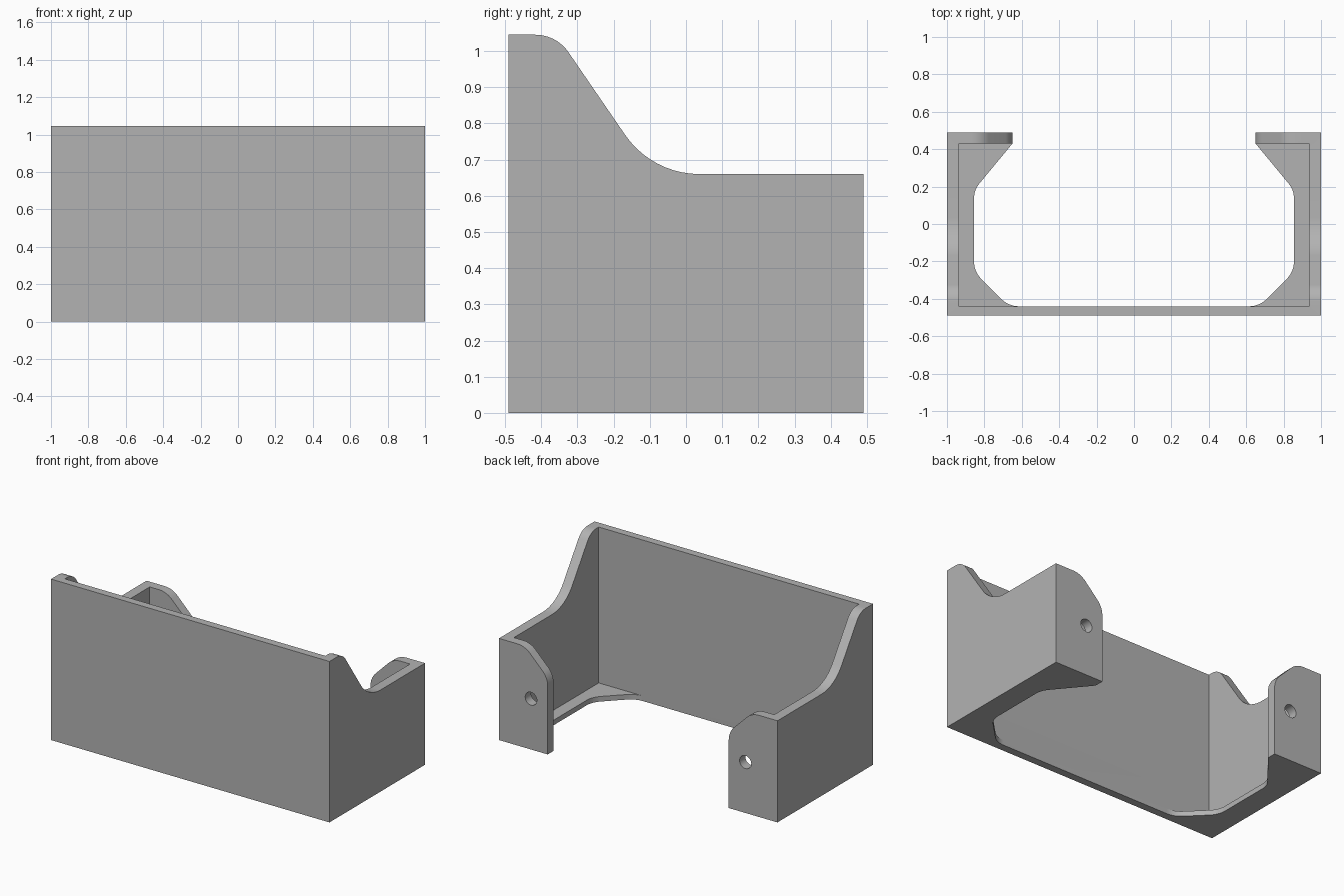
import bpy, bmesh, math
from mathutils import Vector

if "Cube" in bpy.data.objects:
    bpy.data.objects.remove(bpy.data.objects["Cube"], do_unlink=True)

grey = bpy.data.materials.new("plain grey")
grey.use_nodes = True
grey.diffuse_color = (0.45, 0.45, 0.45, 1)
grey.node_tree.nodes["Principled BSDF"].inputs["Base Color"].default_value = (0.45, 0.45, 0.45, 1)


def rounded(points, steps=10):
    """Outline from (a, b, radius) corners, with arcs where radius > 0."""
    out = []
    for i, (a, b, r) in enumerate(points):
        p = Vector((a, b))
        if r == 0:
            out.append(p)
            continue
        u = (Vector(points[i - 1][:2]) - p).normalized()
        v = (Vector(points[(i + 1) % len(points)][:2]) - p).normalized()
        half = u.angle(v) / 2
        centre = p + (u + v).normalized() * r / math.sin(half)
        start = p + u * r / math.tan(half) - centre
        end = p + v * r / math.tan(half) - centre
        sweep = math.atan2(start.x * end.y - start.y * end.x, start.dot(end))
        for k in range(steps + 1):
            t = sweep * k / steps
            c, s = math.cos(t), math.sin(t)
            out.append(centre + Vector((start.x * c - start.y * s, start.x * s + start.y * c)))
    return out


def prism(name, outline, axis, low, high):
    """Extrude an outline along an axis, from low to high."""
    place = {"x": lambda a, b, d: (d, a, b),
             "y": lambda a, b, d: (a, d, b),
             "z": lambda a, b, d: (a, b, d)}[axis]
    bm = bmesh.new()
    face = bm.faces.new([bm.verts.new(place(a, b, low)) for a, b in outline])
    ext = bmesh.ops.extrude_face_region(bm, geom=[face])
    moved = [g for g in ext["geom"] if isinstance(g, bmesh.types.BMVert)]
    bmesh.ops.translate(bm, verts=moved, vec=place(0, 0, high - low))
    bmesh.ops.recalc_face_normals(bm, faces=bm.faces)
    mesh = bpy.data.meshes.new(name)
    bm.to_mesh(mesh)
    bm.free()
    obj = bpy.data.objects.new(name, mesh)
    bpy.context.collection.objects.link(obj)
    mesh.materials.append(grey)
    return obj


def mirrored(half):
    """Close a right-hand chain of points with its mirror image."""
    return half + [(-a, b, r) for a, b, r in reversed(half)]


def circle(cx, cz, r, n=32):
    return [(cx + r * math.cos(math.tau * k / n), cz + r * math.sin(math.tau * k / n))
            for k in range(n)]


# Solid body with the swept side profile
bracket = prism("open_holder", rounded([
    (-0.49, 0, 0), (0.49, 0, 0), (0.49, 0.66, 0),
    (-0.094, 0.66, 0.25), (-0.358, 1.045, 0.11), (-0.49, 1.045, 0)]), "x", -1, 1)

# Inner cavity above the floor
cavity = prism("cavity_cutter", rounded(mirrored([
    (0.935, -0.44, 0), (0.935, 0.43, 0)])), "z", 0.033, 1.5)

# Opening through the floor
opening = prism("floor_opening_cutter", rounded(mirrored([
    (0.67, -0.44, 0.13), (0.855, -0.255, 0.13),
    (0.855, 0.182, 0.12), (0.65, 0.43, 0), (0.65, 0.6, 0)])), "z", -0.1, 0.2)

# Gap between the two rear tabs, with sloping rounded shoulders
gap = prism("rear_gap_cutter", rounded(mirrored([
    (0.65, -0.1, 0), (0.65, 0.495, 0.13), (0.815, 0.66, 0.13),
    (0.9, 0.66, 0), (0.9, 0.8, 0)])), "y", 0.38, 0.6)

# Screw holes in the tabs
holes = [prism("screw_hole_cutter", circle(side * 0.77, 0.33, 0.042), "y", 0.35, 0.6)
         for side in (-1, 1)]

bpy.ops.object.select_all(action="DESELECT")
bpy.context.view_layer.objects.active = bracket
bracket.select_set(True)
for cutter in [cavity, opening, gap] + holes:
    cutter.hide_render = True
    mod = bracket.modifiers.new("cut", "BOOLEAN")
    mod.operation = "DIFFERENCE"
    mod.solver = "EXACT"
    mod.object = cutter
    bpy.ops.object.modifier_apply(modifier=mod.name)
    bpy.data.objects.remove(cutter, do_unlink=True)

bpy.ops.object.shade_smooth_by_angle(angle=math.radians(30))
